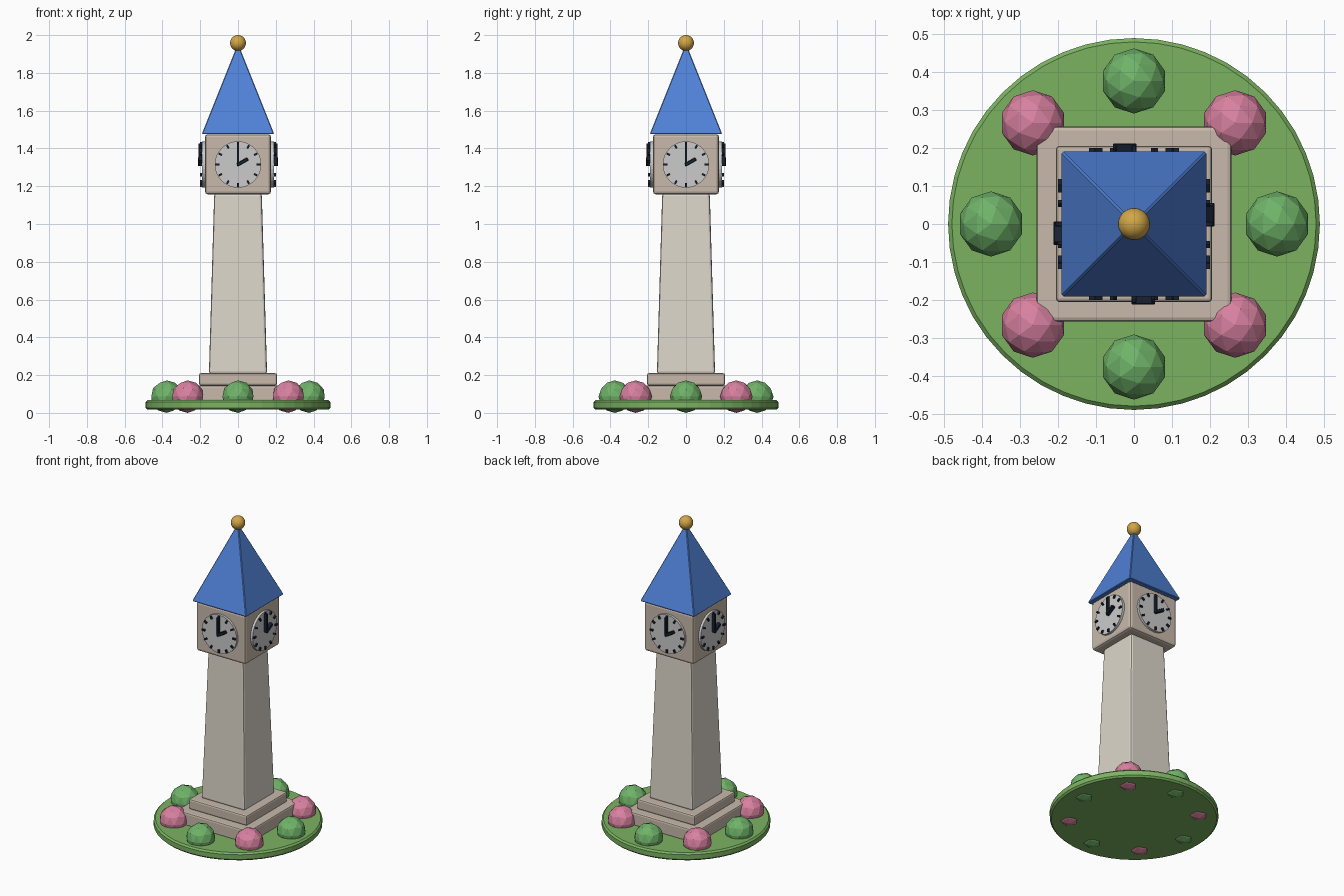
import bpy
from math import radians, sin, cos, pi
from mathutils import Matrix

if "Cube" in bpy.data.objects:
    bpy.data.objects.remove(bpy.data.objects["Cube"])


def material(name, rgb):
    m = bpy.data.materials.new(name)
    m.diffuse_color = (*rgb, 1)
    m.use_nodes = True
    m.node_tree.nodes["Principled BSDF"].inputs["Base Color"].default_value = m.diffuse_color
    return m


GRASS = material("grass", (0.2, 0.45, 0.12))
LEAF = material("leaf", (0.16, 0.45, 0.14))
PINK = material("blossom", (0.69, 0.22, 0.35))
STONE = material("stone", (0.58, 0.49, 0.41))
PALE = material("pale_stone", (0.73, 0.68, 0.6))
BLUE = material("roof_blue", (0.08, 0.22, 0.68))
GOLD = material("gold", (0.64, 0.38, 0.06))
DARK = material("dark", (0.01, 0.015, 0.03))


def finish(name, mat=None, bevel=0, segments=2):
    o = bpy.context.object
    o.name = name
    if mat:
        o.data.materials.append(mat)
    if bevel:
        b = o.modifiers.new("bevel", 'BEVEL')
        b.width, b.segments = bevel, segments
        b.limit_method = 'ANGLE'
    return o


def prism(name, r0, r1, z0, z1, mat, bevel, sides=4, segments=2):
    """Tapered upright prism; for four sides r0/r1 are half widths."""
    k = 2 ** 0.5 if sides == 4 else 1
    bpy.ops.mesh.primitive_cone_add(vertices=sides, radius1=r0 * k, radius2=r1 * k,
                                    depth=z1 - z0, location=(0, 0, (z0 + z1) / 2))
    o = finish(name, mat, bevel, segments)
    if sides == 4:
        o.data.transform(Matrix.Rotation(pi / 4, 4, 'Z'))
    return o


# Lawn, stepped plinth, shaft, clock housing, roof, finial
prism("lawn", 0.49, 0.49, 0.017, 0.067, GRASS, 0.01, 48, 1)
prism("lower_step", 0.257, 0.257, 0.06, 0.145, STONE, 0.01)
prism("upper_step", 0.206, 0.206, 0.145, 0.21, STONE, 0.01)
prism("shaft", 0.154, 0.126, 0.208, 1.16, PALE, 0.012)
prism("clock_housing", 0.175, 0.175, 1.157, 1.475, STONE, 0.015)
prism("roof", 0.192, 0.004, 1.476, 1.945, BLUE, 0.004, 4, 1)
bpy.ops.mesh.primitive_uv_sphere_add(segments=24, ring_count=16, radius=0.042,
                                     location=(0, 0, 1.958))
finish("finial", GOLD)
bpy.ops.object.shade_smooth()

# Ring of alternating green and pink bushes
for i in range(8):
    a = i * pi / 4
    bpy.ops.mesh.primitive_ico_sphere_add(subdivisions=2, radius=0.086,
        location=(0.377 * cos(a), 0.377 * sin(a), 0.086))
    finish("pink_bush" if i % 2 else "green_bush", PINK if i % 2 else LEAF)

CZ = 1.315


def bar(name, spin, angle, r0, r1, width, d0, d1, bevel=0):
    """Bar on a clock face, radial from r0 to r1, clockwise angle from 12."""
    bpy.ops.mesh.primitive_cube_add(size=1)
    o = finish(name, DARK, bevel, 1)
    o.data.transform(Matrix.Diagonal((width, d1 - d0, r1 - r0, 1)))
    o.data.transform(Matrix.Translation((0, 0, (r0 + r1) / 2)))
    o.matrix_world = (spin @ Matrix.Translation((0, -(d0 + d1) / 2, CZ))
                      @ Matrix.Rotation(angle, 4, 'Y'))


# Four clock faces with ticks and hands
for q in range(4):
    spin = Matrix.Rotation(q * pi / 2, 4, 'Z')
    bpy.ops.mesh.primitive_cylinder_add(vertices=32, radius=0.123, depth=0.03)
    face = finish("clock_face")
    face.matrix_world = (spin @ Matrix.Translation((0, -0.175, CZ))
                         @ Matrix.Rotation(pi / 2, 4, 'X'))
    for t in range(12):
        bar("tick", spin, radians(30 * t), 0.098, 0.118, 0.01, 0.185, 0.2)
    bar("minute_hand", spin, 0, -0.008, 0.112, 0.013, 0.188, 0.208, 0.002)
    bar("hour_hand", spin, radians(60), -0.004, 0.06, 0.018, 0.188, 0.212, 0.002)
